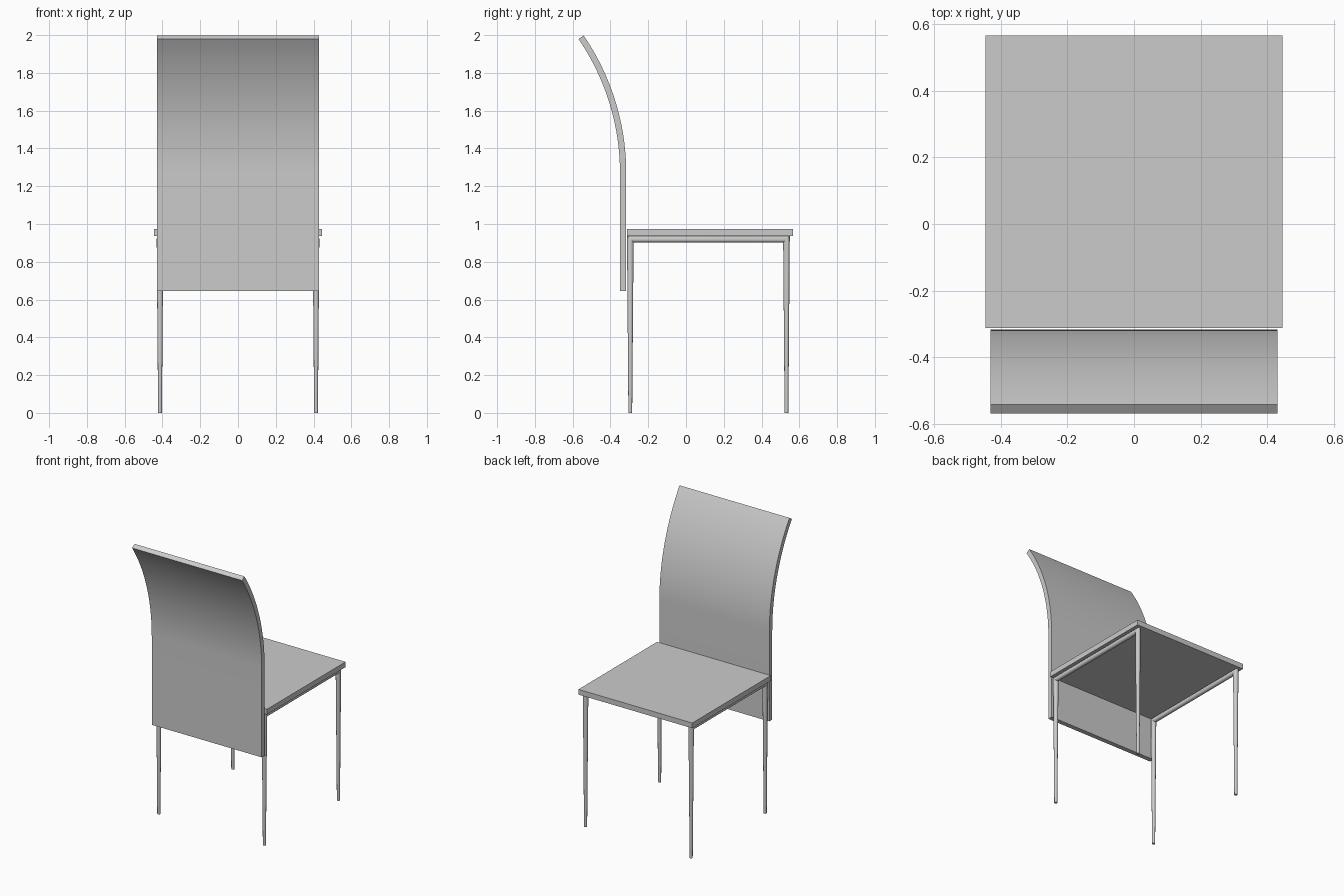
import bpy, bmesh, math
from mathutils import Vector

cube = bpy.data.objects.get("Cube")
if cube:
    bpy.data.objects.remove(cube, do_unlink=True)

grey = bpy.data.materials.new("plain grey")
grey.use_nodes = True
COLOUR = (0.6, 0.6, 0.6, 1)
grey.diffuse_color = COLOUR
grey.node_tree.nodes["Principled BSDF"].inputs["Base Color"].default_value = COLOUR


def finish(bm, name):
    """Turn a bmesh into a smooth-shaded object."""
    bmesh.ops.recalc_face_normals(bm, faces=bm.faces)
    mesh = bpy.data.meshes.new(name)
    bm.to_mesh(mesh)
    bm.free()
    mesh.materials.append(grey)
    obj = bpy.data.objects.new(name, mesh)
    bpy.context.collection.objects.link(obj)
    bpy.ops.object.select_all(action="DESELECT")
    obj.select_set(True)
    bpy.context.view_layer.objects.active = obj
    bpy.ops.object.shade_smooth_by_angle(angle=math.radians(35))


def loft(bm, rings):
    """Join equal closed rings of points and cap both ends."""
    loops = [[bm.verts.new(p) for p in ring] for ring in rings]
    for a, b in zip(loops, loops[1:]):
        for i in range(len(a)):
            j = (i + 1) % len(a)
            bm.faces.new((a[i], a[j], b[j], b[i]))
    bm.faces.new(loops[0])
    bm.faces.new(loops[-1])


def slab(name, path, half_width, half_thick):
    """Sweep a flat panel along a (y, z, angle) path and round its rim."""
    bm = bmesh.new()
    rings = []
    for y, z, angle in path:
        n = Vector((0, math.cos(angle), math.sin(angle))) * half_thick
        c = Vector((0, y, z))
        w = Vector((half_width, 0, 0))
        rings.append([c - w - n, c + w - n, c + w + n, c - w + n])
    loft(bm, rings)
    # Rim edges are sharp and longer than or not aligned with the thickness
    rim = [e for e in bm.edges
           if e.calc_face_angle(0, ) > 1 and
           abs(e.calc_length() - 2 * half_thick) > 0.0005]
    bmesh.ops.bevel(bm, geom=rim, offset=half_thick * 0.94, segments=5,
                    profile=0.5, affect="EDGES", clamp_overlap=False)
    finish(bm, name)


# Seat panel
slab("seat", [(-0.312, 0.956, math.pi / 2), (0.566, 0.956, math.pi / 2)],
     0.445, 0.0185)

# Backrest: straight lower part, then an arc leaning backwards
BEND_Z, RADIUS, LEAN, STEPS = 1.27, 1.272, math.radians(34.4), 24
back_path = [(-0.333, 0.645, 0)]
for i in range(STEPS + 1):
    t = LEAN * i / STEPS
    back_path.append((-0.333 - RADIUS * (1 - math.cos(t)),
                      BEND_Z + RADIUS * math.sin(t), t))
slab("backrest", back_path, 0.43, 0.0165)

# Side frames: tapered legs joined by a mitred rail (y, z, inward dy, dz, radius)
FRAME = [(-0.295, 0, 1, 0, 0.010), (-0.295, 0.92, 1, -1, 0.0175),
         (0.532, 0.92, -1, -1, 0.0175), (0.532, 0, -1, 0, 0.010)]
SIDES = 20
for side, label in ((1, "left"), (-1, "right")):
    bm = bmesh.new()
    rings = []
    for y, z, dy, dz, r in FRAME:
        ring = []
        for k in range(SIDES):
            a = math.tau * k / SIDES
            s = r * math.sin(a)
            ring.append((side * 0.413 + r * math.cos(a), y + dy * s, z + dz * s))
        rings.append(ring)
    loft(bm, rings)
    finish(bm, label + "_leg_frame")
